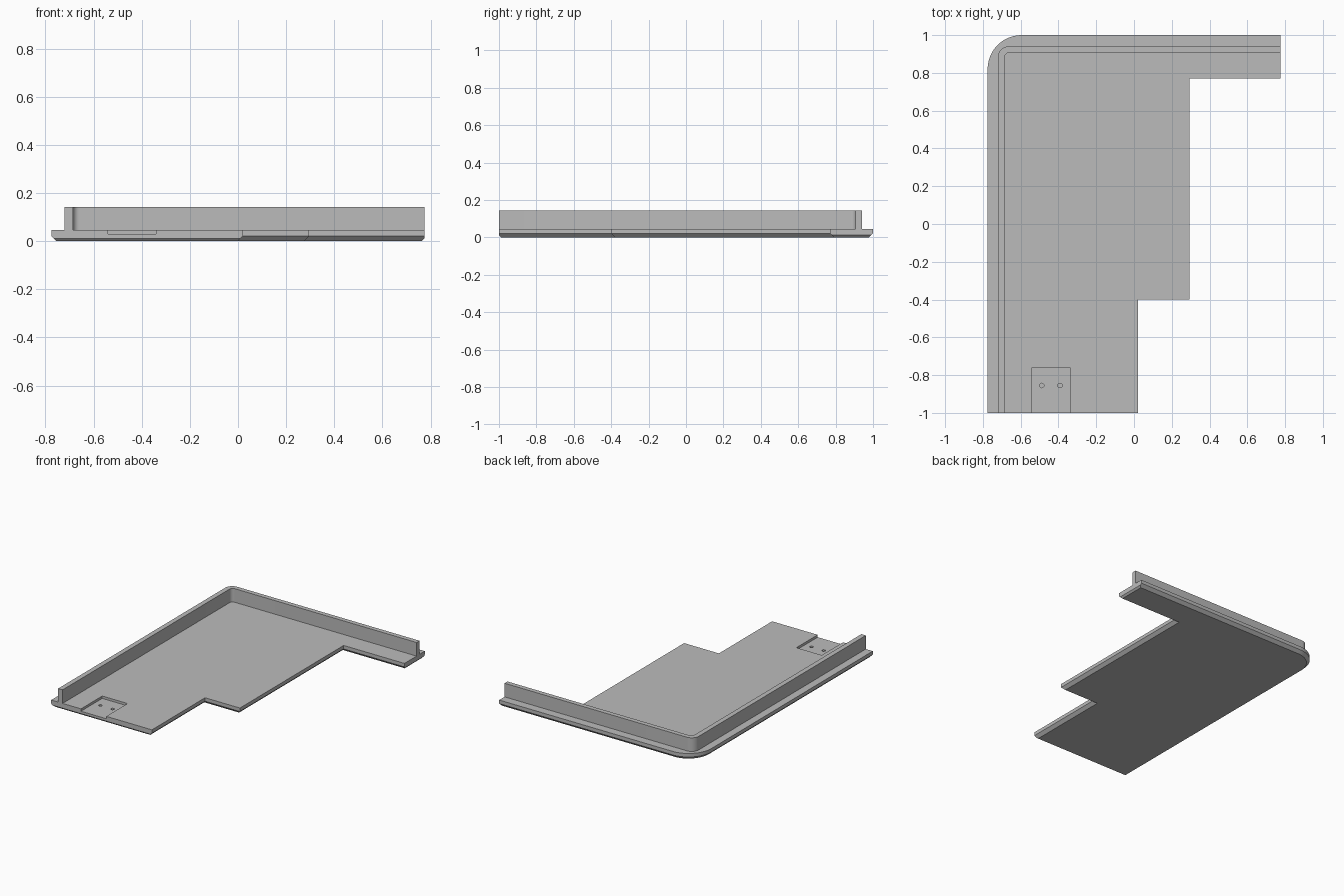
import bpy
import bmesh
from math import sin, cos, pi

cube = bpy.data.objects.get("Cube")
if cube:
    bpy.data.objects.remove(cube, do_unlink=True)

HALF_X, HALF_Y = 0.775, 1.0
PLATE_TOP, WALL_TOP = 0.046, 0.143

grey = bpy.data.materials.new("plain grey")
grey.use_nodes = True
grey.diffuse_color = (0.5, 0.5, 0.5, 1)
grey.node_tree.nodes["Principled BSDF"].inputs["Base Color"].default_value = (0.5, 0.5, 0.5, 1)


def corner(x, y, r, steps=14):
    """Rounded back right corner, from the side edge to the back edge."""
    angles = [pi - pi / 2 * i / steps for i in range(steps + 1)]
    return [(x + r + r * cos(a), y - r + r * sin(a)) for a in angles]


def loft(name, layers):
    """Solid through stacked outlines, each given as (points, height)."""
    bm = bmesh.new()
    rings = [[bm.verts.new((x, y, z)) for x, y in pts] for pts, z in layers]
    for low, high in zip(rings, rings[1:]):
        for i in range(len(low)):
            j = (i + 1) % len(low)
            bm.faces.new((low[i], low[j], high[j], high[i]))
    bm.faces.new(rings[0])
    bm.faces.new(rings[-1])
    bmesh.ops.recalc_face_normals(bm, faces=bm.faces)
    mesh = bpy.data.meshes.new(name)
    bm.to_mesh(mesh)
    bm.free()
    mesh.materials.append(grey)
    obj = bpy.data.objects.new(name, mesh)
    bpy.context.collection.objects.link(obj)
    return obj


def smooth(obj):
    bpy.ops.object.select_all(action="DESELECT")
    obj.select_set(True)
    bpy.context.view_layer.objects.active = obj
    bpy.ops.object.shade_smooth_by_angle(angle=0.5)


def plate_outline(side, end):
    """Stepped plate, inset by side on long edges and by end on the cut ends."""
    return corner(-HALF_X + side, HALF_Y - side, 0.18 - side) + [
        (HALF_X - end, HALF_Y - side), (HALF_X - end, 0.77 + side),
        (0.295 - side, 0.77 + side), (0.295 - side, -0.4 + side),
        (0.02 - side, -0.4 + side), (0.02 - side, -HALF_Y + end),
        (-HALF_X + side, -HALF_Y + end)]


def cut(target, cutter):
    cutter.hide_render = True
    mod = target.modifiers.new("cut", "BOOLEAN")
    mod.operation, mod.solver, mod.object = "DIFFERENCE", "EXACT", cutter
    bpy.ops.object.select_all(action="DESELECT")
    target.select_set(True)
    bpy.context.view_layer.objects.active = target
    bpy.ops.object.modifier_apply(modifier=mod.name)
    bpy.data.objects.remove(cutter, do_unlink=True)


# Base plate with chamfered underside
base = loft("base_plate", [
    (plate_outline(0.021, 0.012), 0), (plate_outline(0.009, 0), 0.012),
    (plate_outline(0, 0), 0.021), (plate_outline(0, 0), PLATE_TOP)])

# Shallow pocket at the front edge, with two blind screw holes
pocket = [(-0.54, -1.1), (-0.34, -1.1), (-0.34, -0.76), (-0.54, -0.76)]
cut(base, loft("pocket_cutter", [(pocket, 0.029), (pocket, 0.1)]))
for x in (-0.488, -0.392):
    ring = [(x + 0.012 * cos(pi * i / 8), -0.855 + 0.012 * sin(pi * i / 8)) for i in range(16)]
    cut(base, loft("hole_cutter", [(ring, 0.012), (ring, 0.1)]))
smooth(base)

# Upright lip along the right side and the back
outer = corner(-0.72, 0.94, 0.055)
inner = corner(-0.685, 0.907, 0.025)
lip = [(-0.72, -HALF_Y)] + outer + [(HALF_X, 0.94), (HALF_X, 0.907)] + inner[::-1] + [(-0.685, -HALF_Y)]
smooth(loft("upright_lip", [(lip, PLATE_TOP - 0.003), (lip, WALL_TOP)]))
